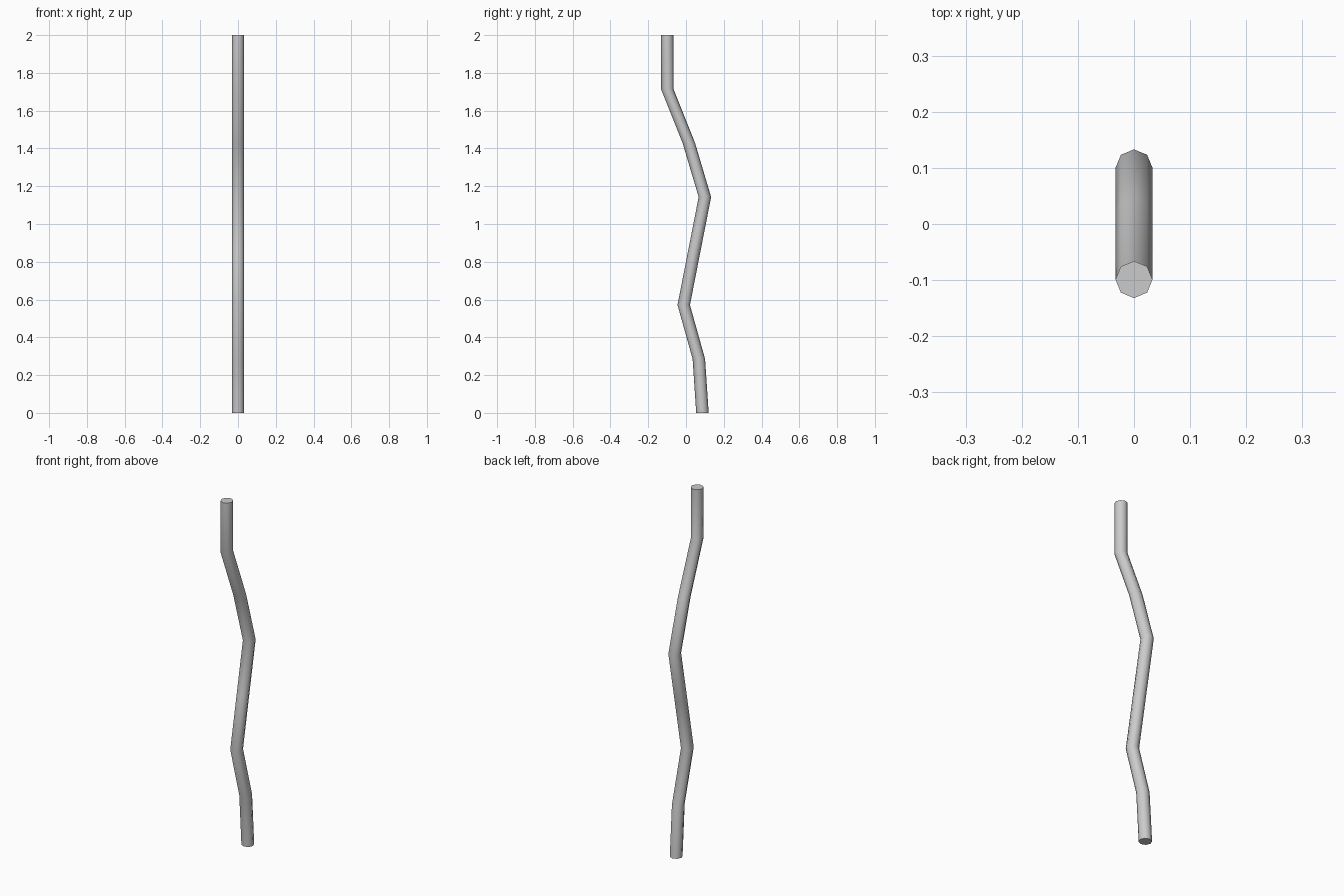
import bpy, bmesh, math

if "Cube" in bpy.data.objects:
    bpy.data.objects.remove(bpy.data.objects["Cube"])

SIDES, RADIUS, HEIGHT = 8, 0.033, 2.0
# sideways (y) drift of the pole at evenly spaced heights
DRIFT = [0.087, 0.068, -0.012, 0.044, 0.1, 0.015, -0.099, -0.099]

bm = bmesh.new()

# level octagonal rings, one per height step
rings = []
for i, y in enumerate(DRIFT):
    z = HEIGHT * i / (len(DRIFT) - 1)
    rings.append([bm.verts.new((RADIUS * math.cos(math.tau * k / SIDES),
                                y + RADIUS * math.sin(math.tau * k / SIDES), z))
                  for k in range(SIDES)])

# walls between rings
for low, high in zip(rings, rings[1:]):
    for k in range(SIDES):
        n = (k + 1) % SIDES
        bm.faces.new((low[k], low[n], high[n], high[k]))

# end caps
bm.faces.new(rings[0][::-1])
bm.faces.new(rings[-1])

mesh = bpy.data.meshes.new("crooked_pole")
bm.to_mesh(mesh)
bm.free()
pole = bpy.data.objects.new("crooked_pole", mesh)
bpy.context.collection.objects.link(pole)

# smooth sides, sharp cap edges
bpy.context.view_layer.objects.active = pole
pole.select_set(True)
bpy.ops.object.shade_smooth_by_angle(angle=math.radians(60))
